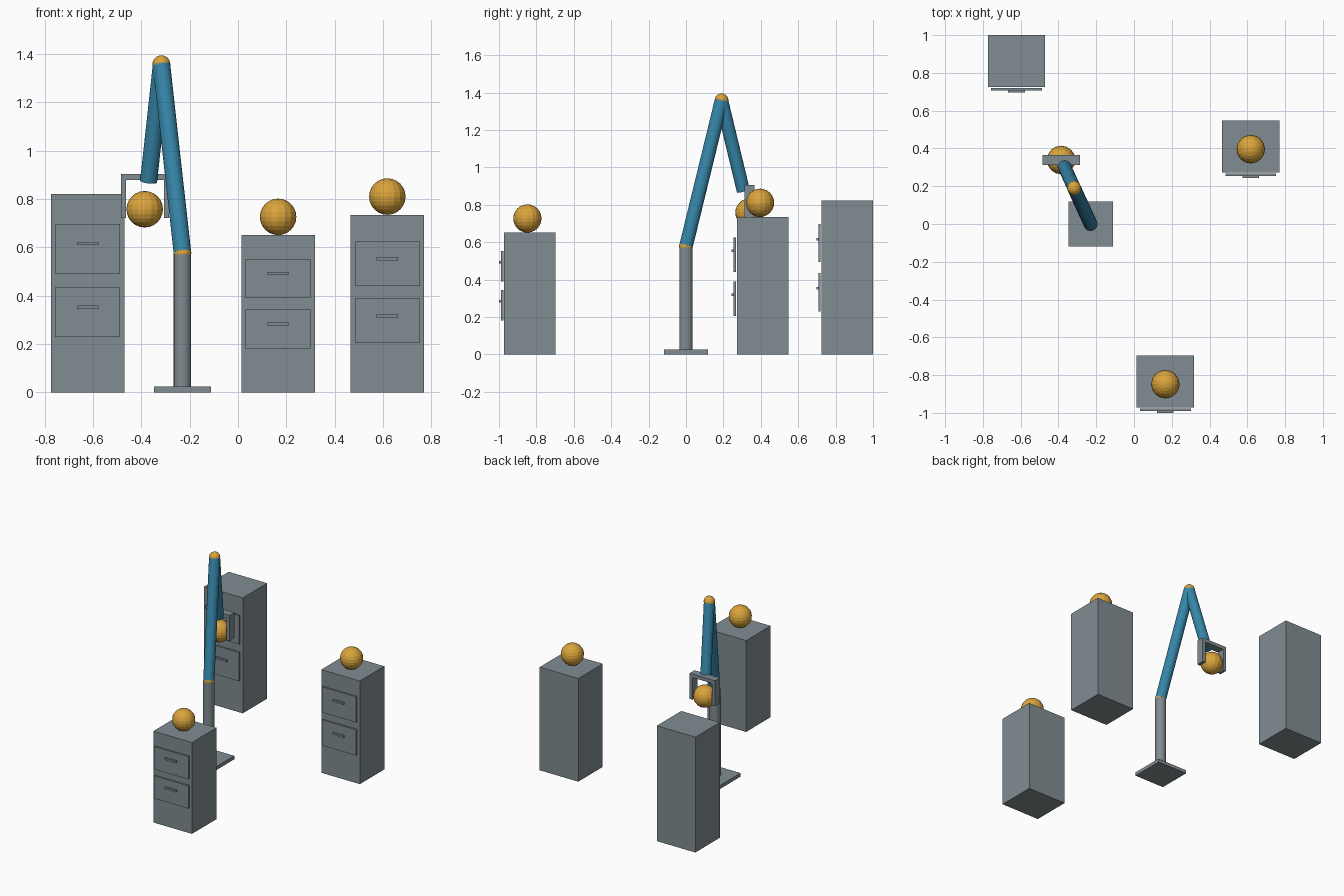
import bpy, bmesh
from mathutils import Vector, Matrix

if "Cube" in bpy.data.objects:
    bpy.data.objects.remove(bpy.data.objects["Cube"])


def material(name, rgb):
    m = bpy.data.materials.new(name)
    m.diffuse_color = (*rgb, 1)
    m.use_nodes = True
    m.node_tree.nodes["Principled BSDF"].inputs["Base Color"].default_value = m.diffuse_color
    return m


GRAY = material("slate gray", (0.22, 0.265, 0.285))
BLUE = material("steel blue", (0.036, 0.235, 0.39))
AMBER = material("amber", (0.70, 0.37, 0.045))


def finish(bm, name, mat):
    bmesh.ops.recalc_face_normals(bm, faces=bm.faces)
    mesh = bpy.data.meshes.new(name)
    bm.to_mesh(mesh)
    bm.free()
    mesh.materials.append(mat)
    obj = bpy.data.objects.new(name, mesh)
    bpy.context.collection.objects.link(obj)
    return obj


def box(name, centre, size, mat=GRAY):
    bm = bmesh.new()
    bmesh.ops.create_cube(bm, size=1, matrix=Matrix.Translation(centre) @ Matrix.Diagonal((*size, 1)))
    return finish(bm, name, mat)


def ball(name, centre, radius, segments=16, rings=12):
    bm = bmesh.new()
    bmesh.ops.create_uvsphere(bm, u_segments=segments, v_segments=rings, radius=radius,
                              matrix=Matrix.Translation(centre))
    return finish(bm, name, AMBER)


def rod(name, a, b, radius, mat):
    a, b = Vector(a), Vector(b)
    d = b - a
    rot = d.to_track_quat('Z', 'Y').to_matrix().to_4x4()
    bm = bmesh.new()
    bmesh.ops.create_cone(bm, cap_ends=True, segments=20, radius1=radius, radius2=radius,
                          depth=d.length, matrix=Matrix.Translation((a + b) / 2) @ rot)
    return finish(bm, name, mat)


# Cabinets: centre x, front y, height, carries a ball
W, D, R = 0.304, 0.275, 0.0755
cabinets = [("left", -0.622, 0.725, 0.822, False),
            ("middle", 0.166, -0.972, 0.651, True),
            ("right", 0.618, 0.272, 0.735, True)]
for side, x, yf, h, has_ball in cabinets:
    box(f"{side}_cabinet", (x, yf + D / 2, h / 2), (W, D, h))
    for level, f in (("upper", 0.724), ("lower", 0.404)):
        z = f * h
        box(f"{side}_{level}_drawer", (x, yf - 0.011, z), (0.269, 0.012, 0.249 * h))
        box(f"{side}_{level}_handle", (x, yf - 0.022, z + 0.021), (0.088, 0.012, 0.014))
    if has_ball:
        ball(f"{side}_ball", (x, yf + D / 2 - 0.0135, h + R), R)

# Robot arm
shoulder = (-0.23, 0, 0.578)
elbow = (-0.317, 0.19, 1.358)
wrist = (-0.37, 0.307, 0.873)
box("base_plate", (-0.23, 0, 0.0125), (0.236, 0.236, 0.025))
rod("column", (-0.23, 0, 0.025), shoulder, 0.036, GRAY)
ball("shoulder_joint", shoulder, 0.037)
rod("upper_arm", shoulder, elbow, 0.0365, BLUE)
ball("elbow_joint", elbow, 0.037)
rod("forearm", elbow, wrist, 0.0355, BLUE)

# Gripper holding a ball
gx, gy = -0.385, 0.339
box("gripper_bar", (gx, gy, 0.892), (0.200, 0.055, 0.025))
for s, side in ((-1, "left"), (1, "right")):
    box(f"{side}_finger", (gx + s * 0.089, gy, 0.8135), (0.022, 0.055, 0.182))
ball("held_ball", (gx - 0.001, gy, 0.758), R)
